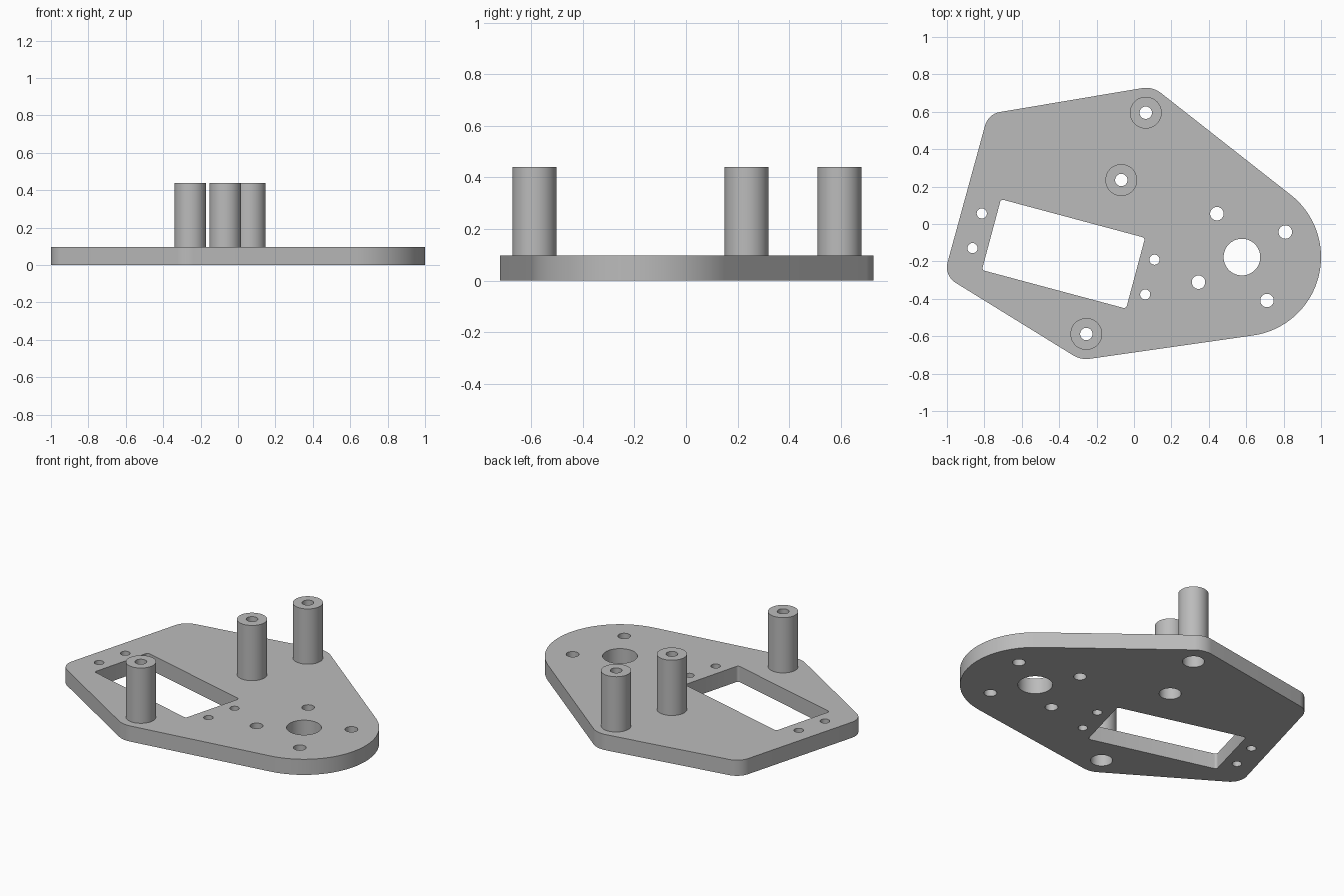
import bpy, bmesh
from math import sin, cos, pi, radians
from mathutils import Vector, Matrix
from mathutils.geometry import convex_hull_2d

cube = bpy.data.objects.get("Cube")
if cube:
    bpy.data.objects.remove(cube, do_unlink=True)

THICK, TOP, RECESS = 0.097, 0.44, 0.28
POST_R, BORE_R, HEAD_R = 0.085, 0.033, 0.062
POSTS = [(0.063, 0.595), (-0.068, 0.235), (-0.255, -0.588)]
HUB = Vector((0.577, -0.177))
WINDOW = Vector((-0.377, -0.16))
TILT = Matrix.Rotation(radians(-15), 2)

grey = bpy.data.materials.new("plain_grey")
grey.use_nodes = True
grey.diffuse_color = (0.5, 0.5, 0.5, 1)
grey.node_tree.nodes["Principled BSDF"].inputs["Base Color"].default_value = (0.5, 0.5, 0.5, 1)


def circle(c, r, n=48):
    return [Vector((c[0] + r * cos(2 * pi * i / n), c[1] + r * sin(2 * pi * i / n))) for i in range(n)]


def hull(points):
    return [points[i] for i in convex_hull_2d(points)]


def finish(obj):
    """Weld, orient, colour and shade a mesh object."""
    bm = bmesh.new()
    bm.from_mesh(obj.data)
    bmesh.ops.remove_doubles(bm, verts=bm.verts, dist=1e-5)
    bmesh.ops.recalc_face_normals(bm, faces=bm.faces)
    bm.to_mesh(obj.data)
    bm.free()
    obj.data.materials.clear()
    obj.data.materials.append(grey)
    bpy.ops.object.select_all(action='DESELECT')
    obj.select_set(True)
    bpy.context.view_layer.objects.active = obj
    bpy.ops.object.shade_smooth_by_angle(angle=radians(30))


# Plate outline: a band pulled around five discs
discs = [((-0.9, -0.23), 0.1), ((-0.7, 0.5), 0.1), (POSTS[0], 0.133), (HUB, 0.423), (POSTS[2], 0.134)]
loops = [hull([p for c, r in discs for p in circle(c, r, 128)])]

# Tilted window with small rounded corners
corners = [(sx * 0.384, sy * 0.181) for sx in (-1, 1) for sy in (-1, 1)]
loops.append(hull([WINDOW + TILT @ p for c in corners for p in circle(c, 0.015, 24)]))

# Screw holes at both ends of the window
for sx in (-1, 1):
    for sy in (-1, 1):
        loops.append(circle(WINDOW + TILT @ Vector((sx * 0.478, sy * 0.096)), 0.027))

# Hub opening with four screw holes around it
loops.append(circle(HUB, 0.098, 64))
for k in range(4):
    a = radians(30 + 90 * k)
    loops.append(circle(HUB + 0.268 * Vector((cos(a), sin(a))), 0.036))

# Screw head recesses under the posts
loops += [circle(p, HEAD_R) for p in POSTS]

# Plate from the filled and extruded outline
curve = bpy.data.curves.new("base_plate", 'CURVE')
curve.dimensions = '2D'
curve.fill_mode = 'BOTH'
curve.extrude = THICK / 2
for loop in loops:
    spline = curve.splines.new('POLY')
    spline.points.add(len(loop) - 1)
    for point, co in zip(spline.points, loop):
        point.co = (co.x, co.y, 0, 1)
    spline.use_cyclic_u = True
plate = bpy.data.objects.new("base_plate", curve)
bpy.context.collection.objects.link(plate)
bpy.ops.object.select_all(action='DESELECT')
plate.select_set(True)
bpy.context.view_layer.objects.active = plate
bpy.ops.object.convert(target='MESH')
plate = bpy.context.view_layer.objects.active
plate.data.transform(Matrix.Translation((0, 0, THICK / 2)))
finish(plate)

# Hollow posts: stepped bore, turned around the vertical axis
profile = [(HEAD_R, THICK), (POST_R, THICK), (POST_R, TOP), (BORE_R, TOP), (BORE_R, RECESS), (HEAD_R, RECESS)]
for name, (x, y) in zip(("back_post", "middle_post", "front_post"), POSTS):
    bm = bmesh.new()
    verts = [bm.verts.new((r, 0, z)) for r, z in profile]
    edges = [bm.edges.new((verts[i - 1], verts[i])) for i in range(len(verts))]
    bmesh.ops.spin(bm, geom=verts + edges, cent=(0, 0, 0), axis=(0, 0, 1), angle=2 * pi, steps=48)
    mesh = bpy.data.meshes.new(name)
    bm.to_mesh(mesh)
    bm.free()
    post = bpy.data.objects.new(name, mesh)
    post.location = (x, y, 0)
    bpy.context.collection.objects.link(post)
    finish(post)
